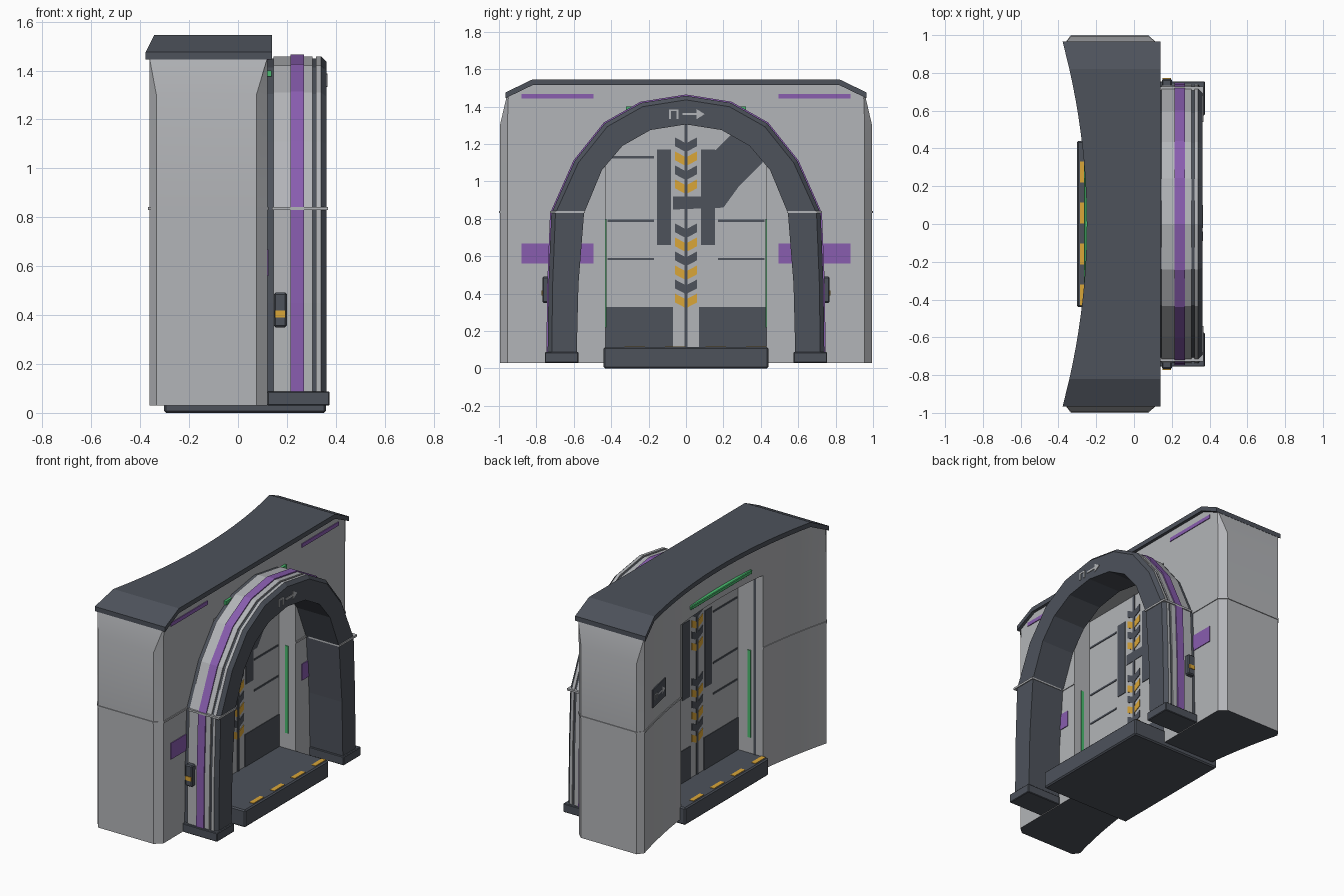
import bpy, bmesh, math
from mathutils import Vector

if "Cube" in bpy.data.objects:
    bpy.data.objects.remove(bpy.data.objects["Cube"])


def material(name, color):
    m = bpy.data.materials.new(name)
    m.use_nodes = True
    m.diffuse_color = (*color, 1)
    m.node_tree.nodes["Principled BSDF"].inputs["Base Color"].default_value = (*color, 1)
    return m


LIGHT = material("light grey", (0.45, 0.46, 0.48))
DARK = material("dark slate", (0.075, 0.085, 0.105))
PURPLE = material("purple", (0.25, 0.11, 0.43))
GREEN = material("green", (0.07, 0.5, 0.16))
YELLOW = material("amber", (0.7, 0.38, 0.04))


def loft(name, rings, mat, smooth=False):
    """Closed solid through rings of equal point count."""
    bm = bmesh.new()
    rows = [[bm.verts.new(p) for p in ring] for ring in rings]
    n = len(rows[0])
    for a, b in zip(rows, rows[1:]):
        for i in range(n):
            j = (i + 1) % n
            bm.faces.new((a[i], a[j], b[j], b[i]))
    bm.faces.new(rows[0])
    bm.faces.new(rows[-1])
    bmesh.ops.recalc_face_normals(bm, faces=bm.faces)
    me = bpy.data.meshes.new(name)
    bm.to_mesh(me)
    bm.free()
    me.materials.append(mat)
    ob = bpy.data.objects.new(name, me)
    bpy.context.collection.objects.link(ob)
    if smooth:
        select(ob)
        bpy.ops.object.shade_smooth_by_angle(angle=math.radians(15))
    return ob


def select(ob):
    bpy.ops.object.select_all(action="DESELECT")
    ob.select_set(True)
    bpy.context.view_layer.objects.active = ob


def box(name, xs, ys, zs, mat, bevel=0):
    ring = [(xs[0], ys[0]), (xs[1], ys[0]), (xs[1], ys[1]), (xs[0], ys[1])]
    ob = loft(name, [[(x, y, z) for x, y in ring] for z in zs], mat)
    if bevel:
        mod = ob.modifiers.new("bevel", "BEVEL")
        mod.width, mod.segments = bevel, 1
    return ob


def plate(name, poly, x0, x1, mat):
    """Flat yz outline; x may be a number or a function of y."""
    fx = [x if callable(x) else (lambda y, x=x: x) for x in (x0, x1)]
    return loft(name, [[(f(y), y, z) for y, z in poly] for f in fx], mat)


def rect(y0, y1, z0, z1):
    return [(y0, z0), (y1, z0), (y1, z1), (y0, z1)]


# Wall with concave back, chamfered corners and a raised seam
FRONT = 0.12


def back(y):
    return -0.238 - 0.137 * y * y


def wall_ring(z, ye, yo, c, g=0):
    half = [(FRONT + g, ye), (FRONT - c, yo + g), (back(ye) + c * 0.65, yo + g)]
    curve = [ye * (1 - i / 10) for i in range(21)]
    pts = half + [(back(y) - g, y) for y in curve] + [(x, -y) for x, y in reversed(half)]
    return [(x, y, z) for x, y in pts]


body = (0.955, 0.995, 0.045)
wall = loft("wall", [
    wall_ring(0.03, *body),
    wall_ring(0.83, *body), wall_ring(0.83, *body, 0.005),
    wall_ring(0.842, *body, 0.005), wall_ring(0.842, *body),
    wall_ring(1.3, *body),
    wall_ring(1.45, 0.95, 0.96, 0),
    wall_ring(1.52, 0.825, 0.835, 0)], LIGHT)
cutter = box("doorway_cutter", (-1, 1), (-0.43, 0.43), (-0.5, 1.32), LIGHT)
cutter.hide_render = True
mod = wall.modifiers.new("doorway", "BOOLEAN")
mod.operation, mod.solver, mod.object = "DIFFERENCE", "EXACT", cutter
select(wall)
bpy.ops.object.modifier_apply(modifier="doorway")
bpy.data.objects.remove(cutter)
wall.data.materials.clear()
wall.data.materials.append(LIGHT)
wall.data.materials.append(DARK)
for p in wall.data.polygons:
    p.material_index = int(p.normal.z < -0.5 and p.center.z < 0.1)
bpy.ops.object.shade_smooth_by_angle(angle=math.radians(15))

# Roof slab with sloping ends
stations = [-0.965] + [0.82 * (i / 10 - 1) for i in range(21)] + [0.965]
roof = []
for y in stations:
    z = 1.445 if abs(y) > 0.9 else 1.515
    xb = back(y) - 0.012
    roof.append([(0.14, y, z), (0.14, y, z + 0.031), (xb, y, z + 0.031), (xb, y, z)])
loft("roof", roof, DARK, smooth=True)

# Sill with amber edge marks
box("sill", (-0.302, 0.36), (-0.44, 0.44), (0, 0.115), DARK, 0.008)
for i in range(4):
    y = 0.275 - 0.217 * i
    for s in (1, -1):
        box("sill_mark", sorted((-0.285 * s if s > 0 else 0.345, -0.255 if s > 0 else 0.315)),
            (s * y - 0.055, s * y + 0.055), (0.112, 0.118), YELLOW)

# Faceted arch in layers
OUTER = [(0.74, 0.05), (0.735, 0.45), (0.72, 0.83), (0.595, 1.11), (0.435, 1.31), (0.24, 1.42), (0, 1.458)]
INNER = [(0.585, 0.05), (0.575, 0.45), (0.545, 0.83), (0.45, 1.06), (0.34, 1.19), (0.19, 1.275), (0, 1.305)]


def path(half, off):
    pts = []
    for y, z in half:
        d = Vector((y, max(z - 0.83, 0))).normalized() * off
        pts.append((y + d.x, z + d.y))
    return pts + [(-y, z) for y, z in reversed(pts[:-1])]


def arch(name, x0, x1, mat, off0=0, off1=0, skin=True):
    rings = []
    for x, off in ((x0, off0), (x1, off1)):
        inner = path(OUTER, off - 0.03) if skin else path(INNER, 0)
        rings.append([(x, y, z) for y, z in path(OUTER, off) + inner[::-1]])
    return loft(name, rings, mat)


arch("arch_core", 0.12, 0.34, DARK, -0.008, -0.008, skin=False)
arch("arch_front", 0.34, 0.362, DARK, 0, -0.022, skin=False)
for x0, x1 in ((0.145, 0.215), (0.27, 0.305), (0.32, 0.34)):
    arch("arch_light_band", x0, x1, LIGHT)
arch("arch_purple_band", 0.215, 0.27, PURPLE, 0.007, 0.007)

for s in (-1, 1):
    def ys(a, b):
        return sorted((s * a, s * b))
    # Arch feet, leg trims and side control boxes
    box("arch_foot", (0.12, 0.375), ys(0.575, 0.755), (0.03, 0.088), DARK, 0.004)
    box("arch_leg_trim", (0.14, 0.368), ys(0.541, 0.727), (0.83, 0.843), LIGHT)
    box("control_box", (0.147, 0.2), ys(0.72, 0.768), (0.35, 0.492), DARK, 0.007)
    box("control_light", (0.152, 0.195), ys(0.76, 0.772), (0.39, 0.418), YELLOW)
    # Purple wall stripes
    plate("wall_purple_panel", rect(*ys(0.495, 0.88), 0.56, 0.668), 0.118, 0.125, PURPLE)
    plate("wall_purple_stripe", rect(*ys(0.495, 0.88), 1.443, 1.468), 0.118, 0.125, PURPLE)
    # Jamb lights and rear jamb groove
    for x in (0.06, -0.165):
        box("jamb_light", (x - 0.011, x + 0.011), ys(0.424, 0.433), (0.22, 0.8), GREEN)
    box("jamb_groove", (-0.215, -0.197), ys(0.426, 0.433), (0.115, 1.32), DARK)

# Green bars above the doorway on both sides
box("front_light_bar", (0.115, 0.137), (-0.32, 0.32), (1.375, 1.4), GREEN)
box("back_light_bar", (-0.264, -0.232), (-0.32, 0.32), (1.375, 1.4), GREEN, 0.004)

# Sliding doors with painted markings on both faces
box("doors", (-0.08, 0), (-0.43, 0.43), (0.1, 1.32), LIGHT)
for x0, x1 in ((-0.001, 0.004), (-0.084, -0.079)):
    plate("door_centre_seam", rect(-0.009, 0.009, 0.11, 1.32), x0, x1 + 0.001, DARK)
    for s in (-1, 1):
        plate("door_kick_panel", rect(s * 0.07, s * 0.43, 0.11, 0.33), x0, x1, DARK)
        plate("door_bar", rect(s * 0.08, s * 0.155, 0.66, 1.17), x0, x1, DARK)
        for z in (0.585, 0.79, 1.13):
            plate("door_line", rect(s * 0.17, s * 0.42, z - 0.006, z + 0.006), x0, x1, DARK)
        for top, count in ((1.2, 4), (0.74, 6)):
            for i in range(count):
                z = top - 0.075 * i
                poly = [(s * 0.009, z - 0.038), (s * 0.058, z - 0.012),
                        (s * 0.058, z + 0.035), (s * 0.009, z + 0.009)]
                plate("door_chevron", poly, x0, x1, YELLOW if i % 2 else DARK)

# Large diagonal graphic on the front of the doors
plate("door_graphic", [(-0.07, 0.85), (0.2, 0.86), (0.28, 0.97), (0.41, 1.1), (0.41, 1.12),
                       (0.26, 1.27), (0.16, 1.17), (0.08, 1.12), (0.08, 0.92), (-0.07, 0.92)],
      -0.001, 0.003, DARK)


# Doorway-and-arrow pictogram
def pictogram(name, cy, cz, size, flip, x0, x1):
    shapes = [rect(-0.09, -0.08, -0.025, 0.025), rect(-0.09, -0.04, 0.016, 0.025),
              rect(-0.05, -0.04, -0.025, 0.025), rect(-0.02, 0.06, -0.006, 0.006),
              [(0.055, -0.028), (0.1, 0), (0.055, 0.028)]]
    for shape in shapes:
        plate(name, [(cy + flip * size * y, cz + size * z) for y, z in shape], x0, x1, LIGHT)


pictogram("arch_sign", 0, 1.36, 1, 1, 0.36, 0.366)

# Rear wall plaque following the curve
plate("plaque", rect(0.64, 0.83, 0.94, 1.06),
      lambda y: back(y) + 0.003, lambda y: back(y) - 0.006, DARK)
pictogram("plaque_sign", 0.735, 1.0, 0.8, -1,
          lambda y: back(y) - 0.004, lambda y: back(y) - 0.009)
